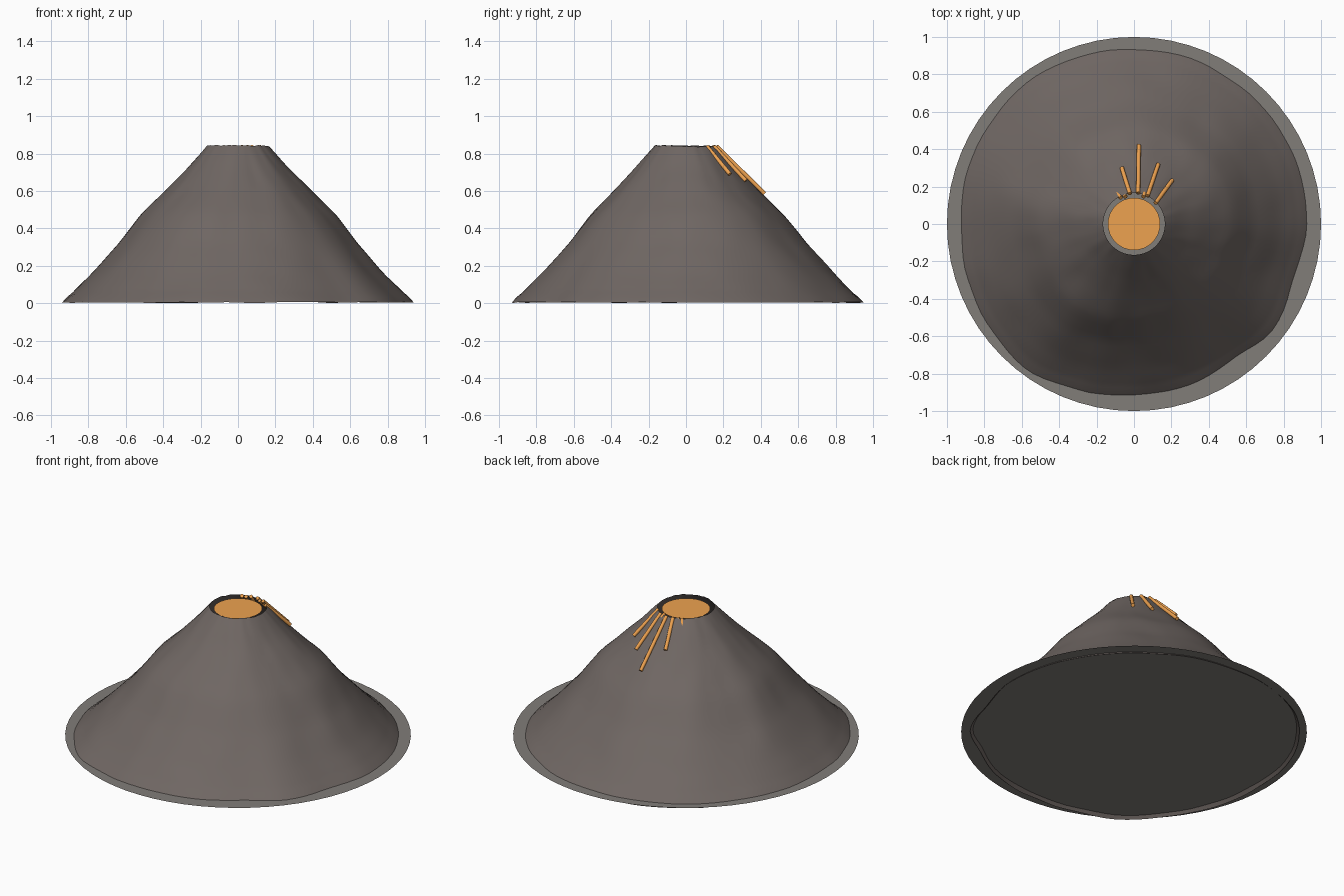
import bpy, bmesh, math
from mathutils import Vector, noise

if "Cube" in bpy.data.objects:
    bpy.data.objects.remove(bpy.data.objects["Cube"])

SEG, RINGS = 96, 28
TOP_R, TOP_Z = 0.165, 0.843


def material(name, color):
    m = bpy.data.materials.new(name)
    m.diffuse_color = color
    m.use_nodes = True
    m.node_tree.nodes["Principled BSDF"].inputs["Base Color"].default_value = m.diffuse_color
    return m


lava_mat = material("lava_orange", (0.85, 0.36, 0.08, 1))
rock_mat = material("rock_brown", (0.16, 0.135, 0.125, 1))
ground_mat = material("ground_grey", (0.22, 0.205, 0.19, 1))


def add_object(name, bm, mat):
    mesh = bpy.data.meshes.new(name)
    bm.to_mesh(mesh)
    bm.free()
    mesh.materials.append(mat)
    ob = bpy.data.objects.new(name, mesh)
    bpy.context.collection.objects.link(ob)
    return ob


def disc(name, radius, z, sides, mat):
    bm = bmesh.new()
    bmesh.ops.create_circle(bm, cap_ends=True, radius=radius, segments=sides)
    bmesh.ops.translate(bm, verts=bm.verts, vec=(0, 0, z))
    return add_object(name, bm, mat)


# Foot radius every 18 degrees, counter-clockwise from +x
FOOT = [0.94, 0.945, 0.945, 0.945, 0.95, 0.95, 0.96, 0.965, 0.955, 0.95,
        0.94, 0.955, 0.965, 0.985, 0.95, 0.93, 0.925, 0.91, 0.95, 0.915]
# Flank profile: (fraction of the way down, height)
FLANK = [(0, TOP_Z), (0.15, 0.71), (0.30, 0.59), (0.45, 0.475),
         (0.60, 0.325), (0.80, 0.155), (0.93, 0.055), (1.0, 0.012)]


def foot_radius(a):
    f = (a / math.tau * len(FOOT)) % len(FOOT)
    i = int(f)
    t = (1 - math.cos((f - i) * math.pi)) / 2
    return FOOT[i] * (1 - t) + FOOT[(i + 1) % len(FOOT)] * t


def flank_height(t):
    for (t0, z0), (t1, z1) in zip(FLANK, FLANK[1:]):
        if t <= t1:
            return z0 + (z1 - z0) * (t - t0) / (t1 - t0)
    return FLANK[-1][1]


# Mountain: open cone with eroded, wavy flanks
bm = bmesh.new()
rings = []
for k in range(RINGS + 1):
    t = k / RINGS
    ring = []
    for j in range(SEG):
        a = math.tau * j / SEG
        c, s = math.cos(a), math.sin(a)
        r = TOP_R + (foot_radius(a) - TOP_R) * t
        gully = noise.noise(Vector((c * 2.2, s * 2.2, t * 1.2)))
        r += 0.022 * gully * math.sin(math.pi * t)
        z = flank_height(t) + 0.006 * noise.noise(Vector((c * 5, s * 5, t * 6 + 3)))
        if k == 0:
            z -= 0.006 * max(0, math.cos(a - 0.9))
        if k == RINGS:
            z = max(0.0, z)
        ring.append(bm.verts.new((r * c, r * s, z)))
    rings.append(ring)
for upper, lower in zip(rings, rings[1:]):
    for j in range(SEG):
        n = (j + 1) % SEG
        bm.faces.new((upper[j], lower[j], lower[n], upper[n]))
low = min(v.co.z for v in rings[-1])
for v in rings[-1]:
    v.co.z -= low
for f in bm.faces:
    f.smooth = True
add_object("mountain", bm, rock_mat)

# Ground disc and lava pool
disc("ground", 1.0, 0.022, 64, ground_mat)
disc("lava_pool", 0.14, 0.829, 32, lava_mat)

# Lava streaks running down the back flank: (start, end)
STREAKS = [((0.115, 0.112, 0.838), (0.205, 0.235, 0.69)),
           ((0.072, 0.15, 0.838), (0.13, 0.32, 0.655)),
           ((0.022, 0.165, 0.838), (0.026, 0.42, 0.585)),
           ((-0.022, 0.162, 0.838), (-0.065, 0.30, 0.695)),
           ((-0.07, 0.14, 0.838), (-0.09, 0.165, 0.80)),
           ((0.05, 0.145, 0.838), (0.055, 0.165, 0.818)),
           ((-0.045, 0.145, 0.838), (-0.055, 0.16, 0.818))]
for i, (p, q) in enumerate(STREAKS):
    p, q = Vector(p), Vector(q)
    d = q - p
    bm = bmesh.new()
    bmesh.ops.create_cone(bm, cap_ends=True, segments=12, radius1=0.011,
                          radius2=0.011, depth=d.length)
    bmesh.ops.rotate(bm, verts=bm.verts, matrix=d.to_track_quat('Z', 'Y').to_matrix())
    bmesh.ops.translate(bm, verts=bm.verts, vec=(p + q) / 2)
    for f in bm.faces:
        f.smooth = len(f.verts) == 4
    add_object(f"lava_streak_{i + 1}", bm, lava_mat)
